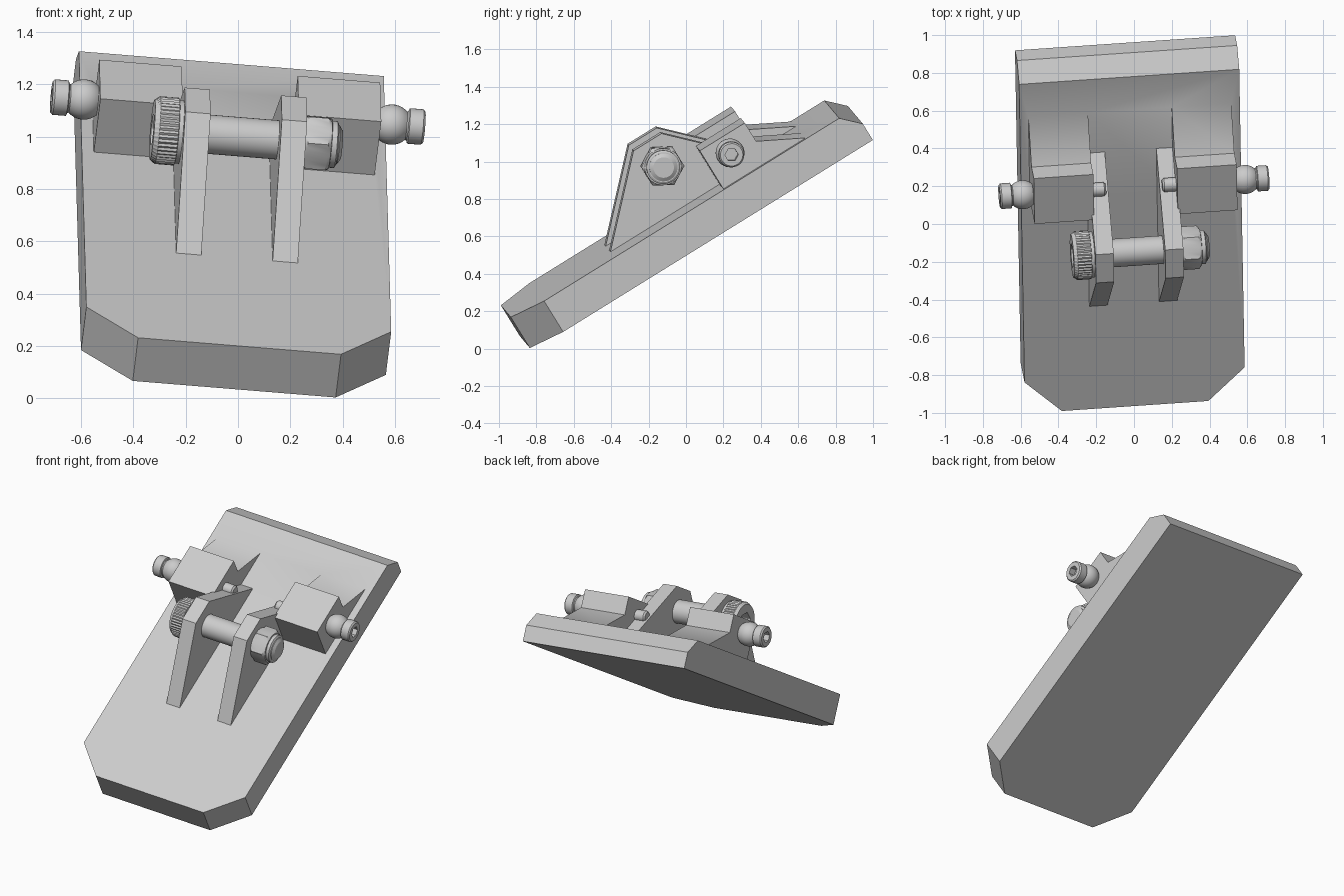
import bpy, bmesh, math
from mathutils import Matrix, Vector

cube = bpy.data.objects.get("Cube")
if cube:
    bpy.data.objects.remove(cube, do_unlink=True)

grey = bpy.data.materials.new("plain_grey")
grey.use_nodes = True
COLOUR = (0.6, 0.6, 0.6, 1)
grey.diffuse_color = COLOUR
grey.node_tree.nodes["Principled BSDF"].inputs["Base Color"].default_value = COLOUR

# Tilted frame: across the plate, along the plate, out of its top face
across = Vector((0.994, 0.068, -0.081)).normalized()
along = Vector((-0.0154, 0.85, 0.5265)).normalized()
out = across.cross(along)
POSE = Matrix((across, along, out)).transposed().to_4x4()
POSE.translation = (-0.005, -0.3565, 0.5755)


def finish(name, bm):
    bmesh.ops.recalc_face_normals(bm, faces=bm.faces)
    mesh = bpy.data.meshes.new(name)
    bm.to_mesh(mesh)
    bm.free()
    mesh.materials.append(grey)
    obj = bpy.data.objects.new(name, mesh)
    bpy.context.collection.objects.link(obj)
    obj.matrix_world = POSE
    return obj


def select(obj):
    bpy.ops.object.select_all(action='DESELECT')
    obj.select_set(True)
    bpy.context.view_layer.objects.active = obj


def smooth(obj, angle):
    select(obj)
    bpy.ops.object.shade_smooth_by_angle(angle=math.radians(angle))


def prism(name, profile, left, right):
    """Side profile (along, out) extruded across the plate."""
    bm = bmesh.new()
    face = bm.faces.new([bm.verts.new((left, v, w)) for v, w in profile])
    new = bmesh.ops.extrude_face_region(bm, geom=[face])["geom"]
    verts = [g for g in new if isinstance(g, bmesh.types.BMVert)]
    bmesh.ops.translate(bm, verts=verts, vec=(right - left, 0, 0))
    return finish(name, bm)


def radius(kind, r, i, segs):
    if kind == "hex":
        a = (math.tau * i / segs + math.pi / 6) % (math.pi / 3)
        return r * math.cos(math.pi / 6) / math.cos(a - math.pi / 6)
    if kind == "knurl":
        return r * (0.96 if i % 2 else 1)
    return r


def turned(name, rings, v, w, side=1, segs=36):
    """Rings (position, radius, kind) lofted on an axis across the plate."""
    bm = bmesh.new()
    loops = []
    for u, r, kind in rings:
        loop = []
        for i in range(segs):
            a = math.tau * i / segs
            q = radius(kind, r, i, segs)
            loop.append(bm.verts.new((side * u, v + q * math.cos(a), w + q * math.sin(a))))
        loops.append(loop)
    for a, b in zip(loops, loops[1:]):
        for i in range(segs):
            j = (i + 1) % segs
            bm.faces.new((a[i], a[j], b[j], b[i]))
    bm.faces.new(loops[0])
    bm.faces.new(loops[-1])
    obj = finish(name, bm)
    smooth(obj, 30)
    return obj


# Plate: clipped front corners, bevelled back edge
HALF, NOSE, BACK, THICK = 0.586, 0.39, 1.428, 0.195
bm = bmesh.new()
outline = [(-NOSE, -0.714), (NOSE, -0.714), (HALF, -0.52),
           (HALF, BACK), (-HALF, BACK), (-HALF, -0.52)]
base = bm.faces.new([bm.verts.new((u, v, -THICK)) for u, v in outline])
new = bmesh.ops.extrude_face_region(bm, geom=[base])["geom"]
bmesh.ops.translate(bm, verts=[g for g in new if isinstance(g, bmesh.types.BMVert)],
                    vec=(0, 0, THICK))
edge = [e for e in bm.edges if all(v.co.y > 1.4 and v.co.z > -0.01 for v in e.verts)]
bmesh.ops.bevel(bm, geom=edge, offset=0.092, segments=1, affect='EDGES')
plate = finish("plate", bm)

# Side blocks with sloping tails, merged into the plate
block = [(0.611, -0.05), (0.611, 0.241), (0.894, 0.241),
         (0.894, 0.125), (1.13, 0), (1.13, -0.05)]
for side in (-1, 1):
    part = prism("side_block", block, side * 0.223, side * 0.54)
    mod = plate.modifiers.new("merge", 'BOOLEAN')
    mod.operation, mod.solver, mod.object = 'UNION', 'EXACT', part
    select(plate)
    bpy.ops.object.modifier_apply(modifier=mod.name)
    bpy.data.objects.remove(part, do_unlink=True)
smooth(plate, 30)

# Lugs
PIVOT, LIFT = 0.402, 0.25
lug = [(-0.075, 0), (0.314, 0.396), (0.49, 0.396), (0.879, 0),
       (0.859, -0.02), (-0.055, -0.02)]
for side, label in ((-1, "right"), (1, "left")):
    prism(label + "_lug", lug, side * 0.137, side * 0.234)

# Bolt through the lugs: knurled socket head, shank, lock nut
turned("bolt_head", [
    (-0.234, 0.122, ""), (-0.25, 0.122, ""), (-0.252, 0.13, "knurl"), (-0.325, 0.13, "knurl"),
    (-0.345, 0.115, ""), (-0.345, 0.066, "hex"), (-0.28, 0.066, "hex")],
    PIVOT, LIFT, segs=90)
turned("bolt_shank", [(-0.24, 0.075, ""), (0.37, 0.075, ""), (0.383, 0.055, "")], PIVOT, LIFT)
turned("lock_nut", [
    (0.234, 0.1, ""), (0.246, 0.115, "hex"), (0.325, 0.115, "hex"), (0.338, 0.098, ""),
    (0.34, 0.09, ""), (0.36, 0.09, ""), (0.366, 0.08, ""), (0.366, 0.07, "")], PIVOT, LIFT)

# Ball studs: inner pin end, ball, collar with hex socket
BALL, R = 0.592, 0.077
ball = [(BALL + R * math.sin(t), R * math.cos(t), "")
        for t in (math.radians(-45 + 10 * k) for k in range(10))]
stud = [(0.15, 0.028, ""), (0.16, 0.037, ""), (0.535, 0.037, ""), (0.538, 0.054, "")]
collar = [(0.652, 0.057, ""), (0.656, 0.068, ""), (0.708, 0.068, ""), (0.716, 0.06, ""),
          (0.716, 0.036, "hex"), (0.67, 0.036, "hex")]
for side, label in ((-1, "right"), (1, "left")):
    turned(label + "_ball_stud", stud + ball + collar, 0.742, 0.151, side)
